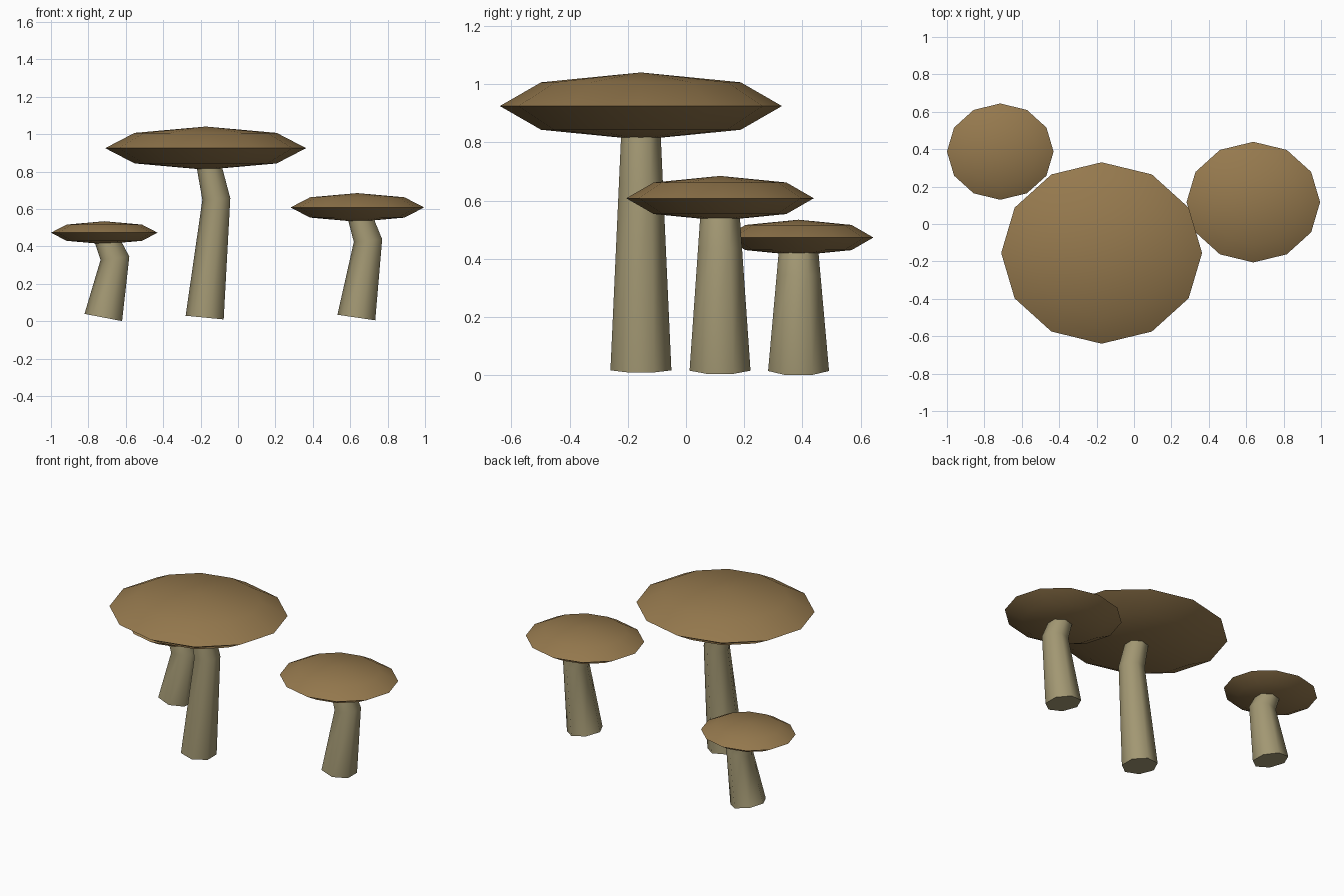
import bpy, bmesh
from math import cos, sin, pi, radians
from mathutils import Vector

if "Cube" in bpy.data.objects:
    bpy.data.objects.remove(bpy.data.objects["Cube"])

SIDES = 7
BASE_Z = 0.0187
R_BASE, R_TOP = 0.1075, 0.065
BEND = 0.061


def material(name, rgb):
    m = bpy.data.materials.new(name)
    m.diffuse_color = (*rgb, 1)
    m.use_nodes = True
    m.node_tree.nodes["Principled BSDF"].inputs["Base Color"].default_value = m.diffuse_color
    return m


cap_mat = material("cap_brown", (0.30, 0.19, 0.075))
stem_mat = material("stem_beige", (0.36, 0.31, 0.17))


def add_object(name, bm, mat):
    bmesh.ops.recalc_face_normals(bm, faces=bm.faces)
    me = bpy.data.meshes.new(name)
    bm.to_mesh(me)
    bm.free()
    me.materials.append(mat)
    ob = bpy.data.objects.new(name, me)
    bpy.context.collection.objects.link(ob)
    bpy.ops.object.select_all(action='DESELECT')
    ob.select_set(True)
    bpy.context.view_layer.objects.active = ob
    bpy.ops.object.shade_smooth_by_angle(angle=radians(62))
    return ob


def stem(name, x, y, top_z):
    # Seven-sided tapered tube along a bent path, with a mitred joint
    mid_z = BASE_Z + 0.7 * (top_z - BASE_Z)
    path = [Vector((x, y, BASE_Z)), Vector((x + BEND, y, mid_z)), Vector((x, y, top_z))]
    t0 = (path[1] - path[0]).normalized()
    t1 = (path[2] - path[1]).normalized()
    tm = (t0 + t1).normalized()
    r_mid = R_BASE + 0.7 * (R_TOP - R_BASE)
    side = Vector((0, 1, 0))
    bm = bmesh.new()
    rings = []
    for p, t, r, stretch in zip(path, (t0, tm, t1), (R_BASE, r_mid, R_TOP), (1, 1 / tm.dot(t0), 1)):
        out = side.cross(t) * stretch
        angles = [2 * pi * (i + 0.5) / SIDES for i in range(SIDES)]
        rings.append([bm.verts.new(p + r * (out * cos(a) + side * sin(a))) for a in angles])
    for a, b in zip(rings, rings[1:]):
        for i in range(SIDES):
            j = (i + 1) % SIDES
            bm.faces.new((a[i], a[j], b[j], b[i]))
    bm.faces.new(rings[0])
    bm.faces.new(rings[-1])
    add_object(name, bm, stem_mat)


def cap(name, x, y, z, r):
    # Flattened low-poly sphere, slightly narrower front to back
    bm = bmesh.new()
    bmesh.ops.create_uvsphere(bm, u_segments=12, v_segments=4, radius=1)
    bmesh.ops.scale(bm, vec=(r, r * 0.903, r * 0.215), verts=bm.verts)
    bmesh.ops.translate(bm, vec=(x, y, z), verts=bm.verts)
    add_object(name, bm, cap_mat)


# Three mushrooms: position, cap height, cap radius
for label, x, y, z, r in (
    ("large", -0.173, -0.155, 0.925, 0.537),
    ("medium", 0.638, 0.117, 0.608, 0.357),
    ("small", -0.715, 0.387, 0.473, 0.285),
):
    stem(label + "_stem", x, y, z)
    cap(label + "_cap", x, y, z, r)
